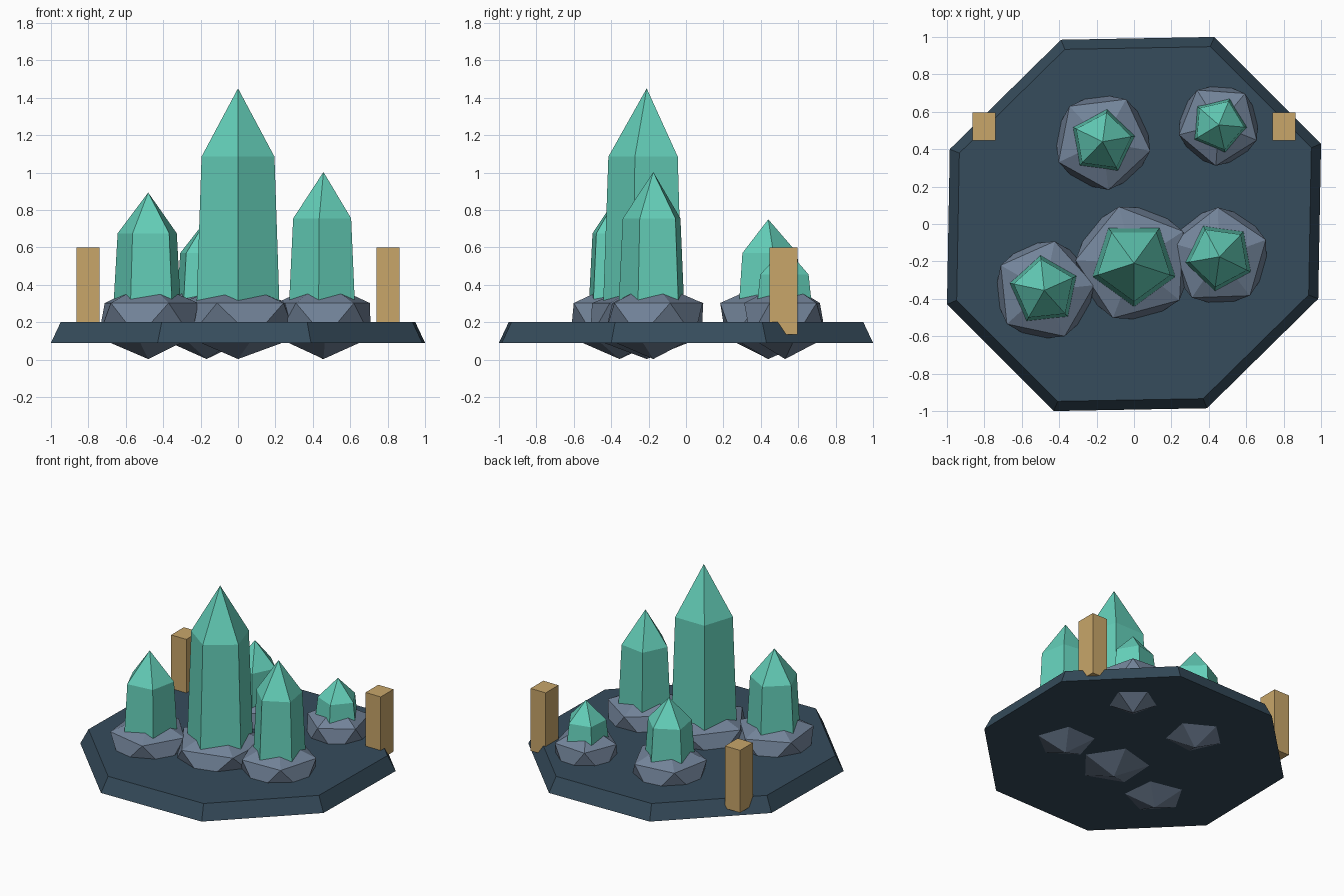
import bpy, bmesh
from math import radians, cos, sin, tau
from mathutils import Matrix

if "Cube" in bpy.data.objects:
    bpy.data.objects.remove(bpy.data.objects["Cube"], do_unlink=True)


def make_material(name, hex_code):
    srgb = [int(hex_code[i:i + 2], 16) / 255 for i in (0, 2, 4)]
    colour = [((c + 0.055) / 1.055) ** 2.4 for c in srgb] + [1]
    mat = bpy.data.materials.new(name)
    mat.use_nodes = True
    mat.diffuse_color = colour
    mat.node_tree.nodes["Principled BSDF"].inputs["Base Color"].default_value = colour
    return mat


def finish(bm, name, mat):
    bmesh.ops.recalc_face_normals(bm, faces=bm.faces)
    mesh = bpy.data.meshes.new(name)
    bm.to_mesh(mesh)
    bm.free()
    mesh.materials.append(mat)
    obj = bpy.data.objects.new(name, mesh)
    bpy.context.collection.objects.link(obj)
    return obj


def bridge(bm, lower, upper):
    n = len(lower)
    for i in range(n):
        j = (i + 1) % n
        bm.faces.new((lower[i], lower[j], upper[j], upper[i]))


slate = make_material("dark slate", "364C5C")
stone = make_material("grey stone", "728399")
teal = make_material("teal crystal", "64CFB9")
wood = make_material("tan wood", "C8A66A")

# Eight-sided base slab, wider at the bottom
half = [(1.0, 0.43), (0.43, 1.0), (-0.39, 0.985), (-0.985, 0.4)]
outline = half + [(-x, -y) for x, y in half]
bm = bmesh.new()
bottom = [bm.verts.new((x, y, 0.09)) for x, y in outline]
top = [bm.verts.new((x * 0.948, y * 0.948, 0.2)) for x, y in outline]
bridge(bm, bottom, top)
bm.faces.new(bottom)
bm.faces.new(top)
finish(bm, "base_slab", slate)


# Squashed twenty-sided boulder passing through the slab
def rock(name, x, y, radius, turn):
    bm = bmesh.new()
    bmesh.ops.create_icosphere(bm, subdivisions=1, radius=1)
    place = (Matrix.Translation((x, y, 0.21))
             @ Matrix.Rotation(radians(turn), 4, "Z")
             @ Matrix.Diagonal((radius, radius, 0.207, 1)))
    bmesh.ops.transform(bm, matrix=place, verts=bm.verts)
    finish(bm, name, stone)


# Five-sided tapered crystal with a pointed tip
def crystal(name, x, y, radius, turn, shoulder, tip):
    bm = bmesh.new()

    def ring(r, z):
        angles = [radians(turn) + tau * i / 5 for i in range(5)]
        return [bm.verts.new((x + r * cos(a), y + r * sin(a), z)) for a in angles]

    foot, neck = ring(radius, 0.29), ring(radius * 0.88, shoulder)
    apex = bm.verts.new((x, y, tip))
    bridge(bm, foot, neck)
    bm.faces.new(foot)
    for i in range(5):
        bm.faces.new((neck[i], neck[(i + 1) % 5], apex))
    finish(bm, name, teal)


# x, y, rock radius, rock turn, crystal radius, crystal turn, shoulder, tip
clusters = {
    "centre": (0, -0.21, 0.35, 33, 0.233, 54, 1.085, 1.45),
    "front_right": (-0.48, -0.355, 0.3, 6, 0.19, 24, 0.675, 0.893),
    "front_left": (0.457, -0.175, 0.295, 20, 0.187, 46, 0.755, 1.003),
    "back_right": (-0.168, 0.44, 0.29, 61, 0.178, 10, 0.57, 0.75),
    "back_left": (0.453, 0.53, 0.245, 50, 0.155, 67, 0.455, 0.6),
}
for label, (x, y, rr, rt, cr, ct, shoulder, tip) in clusters.items():
    rock(label + "_rock", x, y, rr, rt)
    crystal(label + "_crystal", x, y, cr, ct, shoulder, tip)

# Pair of square posts at the slab edge
for side, label in ((1, "left"), (-1, "right")):
    bm = bmesh.new()
    place = (Matrix.Translation((side * 0.802, 0.522, 0.367))
             @ Matrix.Diagonal((0.125, 0.15, 0.465, 1)))
    bmesh.ops.create_cube(bm, size=1, matrix=place)
    finish(bm, label + "_post", wood)
